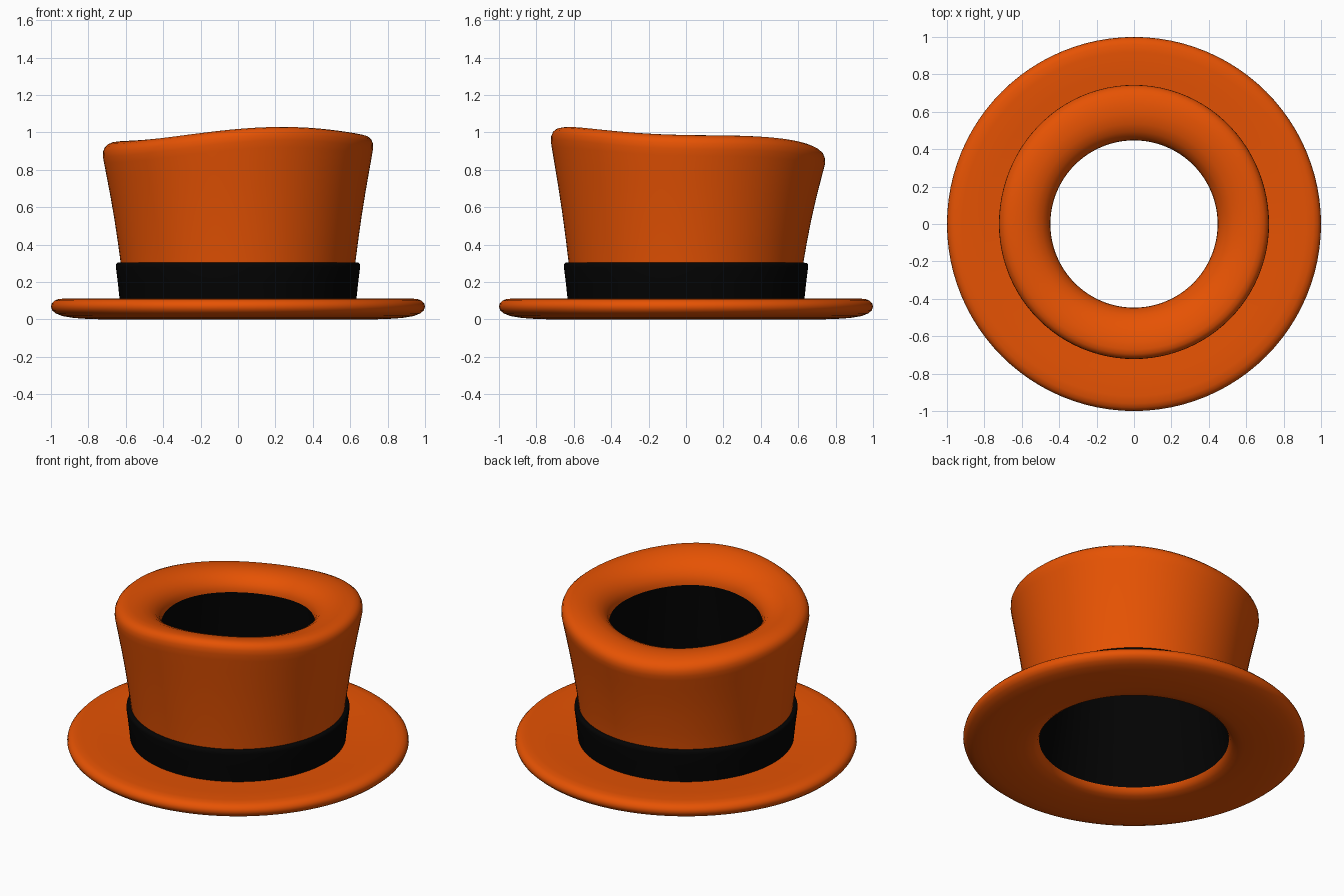
import bpy, bmesh, math

if "Cube" in bpy.data.objects:
    bpy.data.objects.remove(bpy.data.objects["Cube"])

SEG = 96


def material(name, rgb):
    m = bpy.data.materials.new(name)
    m.diffuse_color = (*rgb, 1)
    m.use_nodes = True
    m.node_tree.nodes["Principled BSDF"].inputs["Base Color"].default_value = m.diffuse_color
    return m


orange = material("orange felt", (0.79, 0.085, 0.001))
black = material("black ribbon", (0.001, 0.001, 0.001))


def hat_point(r, z, a):
    """Point on the hat; the crown top slants gently and bulges at the back."""
    w = min(max((z - 0.3) / 0.6, 0), 1)
    k = min(r / 0.7, 1)
    x, y = r * math.cos(a) * k, r * math.sin(a) * k
    dz = w * (0.045 * x - 0.066 * y + 0.015 * k * k * math.sin(3 * a - math.pi / 4))
    r += 0.08 * w * max(r - 0.45, 0) * max(math.sin(a), 0) ** 2
    return (r * math.cos(a), r * math.sin(a), z + dz)


def lathe(name, profile, mat, closed=False):
    """Spin an (r, z) profile around the z axis."""
    bm = bmesh.new()
    rings = [[bm.verts.new(hat_point(r, z, 2 * math.pi * s / SEG)) for s in range(SEG)]
             for r, z in profile]
    pairs = list(zip(rings, rings[1:]))
    if closed:
        pairs.append((rings[-1], rings[0]))
    for lo, hi in pairs:
        for s in range(SEG):
            t = (s + 1) % SEG
            bm.faces.new((lo[s], lo[t], hi[t], hi[s]))
    me = bpy.data.meshes.new(name)
    bm.to_mesh(me)
    bm.free()
    me.materials.append(mat)
    ob = bpy.data.objects.new(name, me)
    bpy.context.collection.objects.link(ob)
    bpy.ops.object.select_all(action='DESELECT')
    ob.select_set(True)
    bpy.context.view_layer.objects.active = ob
    bpy.ops.object.shade_smooth_by_angle(angle=math.radians(50))
    return ob


# Brim: rounded disc with a soft lip around the head opening
lathe("brim", [
    (0.555, 0.05), (0.565, 0.03), (0.59, 0.012), (0.64, 0.003), (0.72, 0.0),
    (0.80, 0.002), (0.88, 0.008), (0.94, 0.018), (0.975, 0.032), (0.993, 0.048),
    (1.0, 0.067), (0.996, 0.085), (0.982, 0.10), (0.96, 0.109), (0.92, 0.112),
    (0.80, 0.106), (0.70, 0.098), (0.61, 0.094)], orange)

# Crown: flared wall, rounded slanted top and rolled inner lip
lathe("crown", [
    (0.61, 0.094), (0.617, 0.2), (0.627, 0.3), (0.643, 0.42), (0.662, 0.55),
    (0.682, 0.67), (0.702, 0.78), (0.716, 0.855), (0.722, 0.89), (0.721, 0.92),
    (0.712, 0.942), (0.695, 0.957), (0.67, 0.966), (0.63, 0.969), (0.58, 0.964),
    (0.53, 0.949), (0.49, 0.924), (0.463, 0.893), (0.450, 0.863), (0.447, 0.84)], orange)

# Lining: dark inside wall from the lip down to the head opening
lathe("lining", [
    (0.447, 0.84), (0.465, 0.7), (0.49, 0.5), (0.515, 0.3), (0.54, 0.15),
    (0.555, 0.05)], black)

# Hat band: ribbon wrapped around the base of the crown
lathe("hat_band", [
    (0.61, 0.09), (0.631, 0.09), (0.643, 0.2), (0.653, 0.28), (0.652, 0.295),
    (0.645, 0.303), (0.62, 0.303)], black, closed=True)
